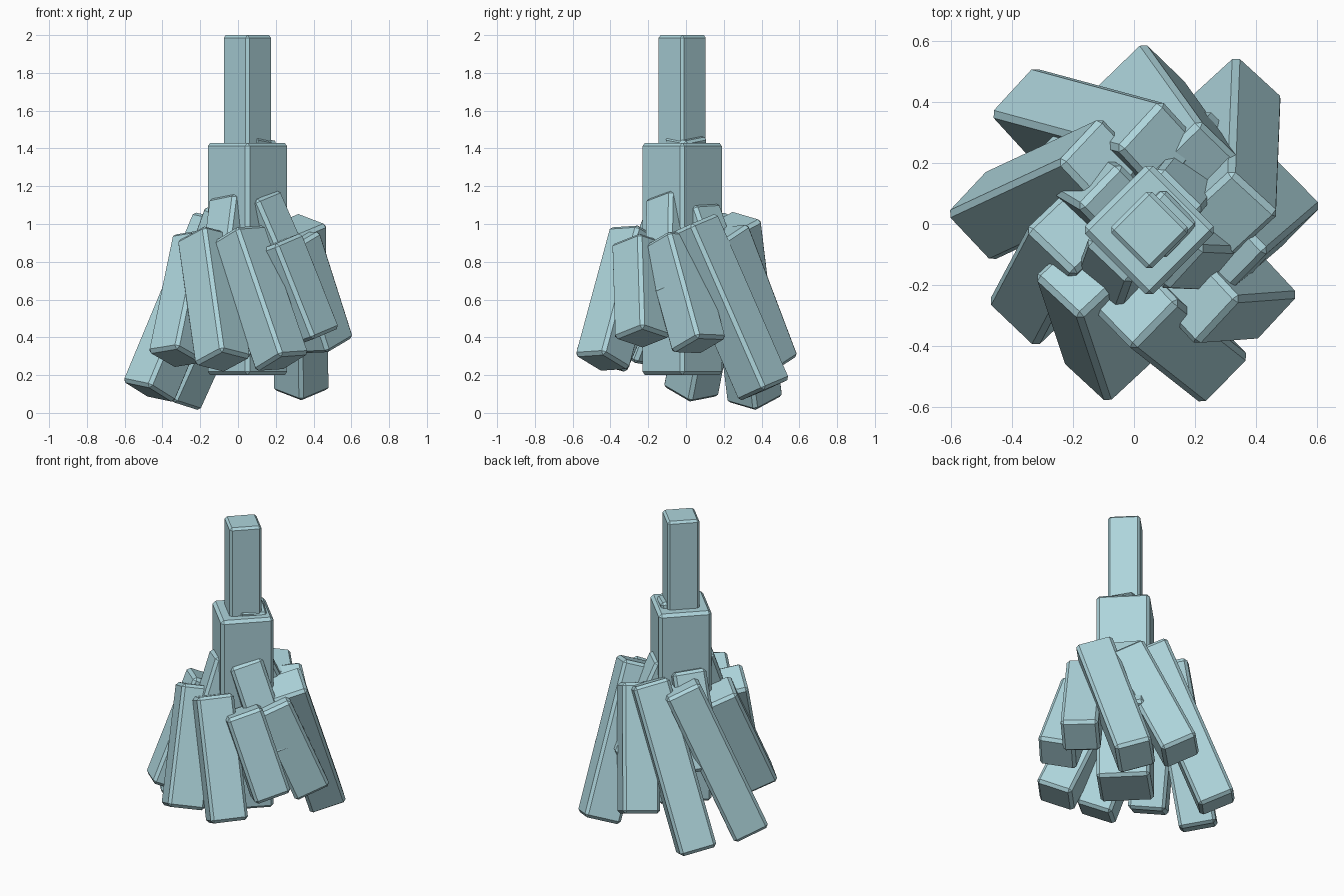
import bpy
import math
from mathutils import Vector, Quaternion

cube = bpy.data.objects.get("Cube")
if cube:
    bpy.data.objects.remove(cube, do_unlink=True)

# Single pale blue crystal colour
crystal = bpy.data.materials.new("pale_blue_crystal")
crystal.use_nodes = True
colour = (0.42, 0.66, 0.71, 1.0)
crystal.diffuse_color = colour
crystal.node_tree.nodes["Principled BSDF"].inputs["Base Color"].default_value = colour

UP = Vector((0, 0, 1))
QUARTER = Quaternion(UP, math.radians(45))


def block(name, bottom, top, side, bevel=0.018):
    """Square chamfered bar running between two end centres."""
    bottom, top = Vector(bottom), Vector(top)
    axis = top - bottom
    bpy.ops.mesh.primitive_cube_add(size=1, location=(bottom + top) / 2)
    ob = bpy.context.object
    ob.name = name
    ob.rotation_mode = 'QUATERNION'
    ob.rotation_quaternion = UP.rotation_difference(axis) @ QUARTER
    ob.scale = (side, side, axis.length)
    bpy.ops.object.transform_apply(location=False, rotation=False, scale=True)
    mod = ob.modifiers.new("chamfer", 'BEVEL')
    mod.width = bevel
    mod.segments = 1
    ob.data.materials.append(crystal)
    return ob


# Upright core and spire
block("core", (0.05, -0.02, 0.2), (0.05, -0.02, 1.43), 0.315)
block("spire", (0.05, -0.02, 1.2), (0.05, -0.02, 2.0), 0.19, 0.014)

# Outer shards splaying down and out: bottom centre, top centre
outer = {
    "back_right": ((-0.335, 0.365, 0.07), (0.09, 0.25, 1.01)),
    "back": ((0.02, 0.455, 0.25), (0.21, 0.19, 0.95)),
    "back_left": ((0.335, 0.415, 0.12), (0.32, 0.03, 1.0)),
    "left": ((0.47, 0.07, 0.355), (0.29, -0.085, 0.92)),
    "front_left": ((0.4, -0.23, 0.395), (0.2, -0.245, 0.9)),
    "front": ((0.235, -0.445, 0.265), (0.0, -0.26, 0.95)),
    "front_right": ((-0.08, -0.45, 0.27), (-0.175, -0.165, 0.935)),
    "right_front": ((-0.33, -0.265, 0.29), (-0.2, -0.02, 0.92)),
    "right": ((-0.475, 0.025, 0.11), (-0.1, 0.2, 1.01)),
}
for place, ends in outer.items():
    block("outer_shard_" + place, *ends, 0.222)

# Inner shards half sunk into the core
inner = {
    "left": ((0.33, -0.09, 0.6), (0.1, -0.08, 1.13)),
    "back": ((0.25, 0.25, 0.5), (0.09, 0.05, 1.07)),
    "front": ((-0.1, -0.28, 0.5), (-0.02, -0.06, 1.12)),
    "right": ((-0.25, 0.18, 0.5), (-0.05, 0.06, 1.05)),
}
for place, ends in inner.items():
    block("inner_shard_" + place, *ends, 0.2)

# Small shard tip breaking through the core top
block("top_shard", (0.0, 0.0, 0.96), (0.1, 0.0, 1.46), 0.165, 0.014)
